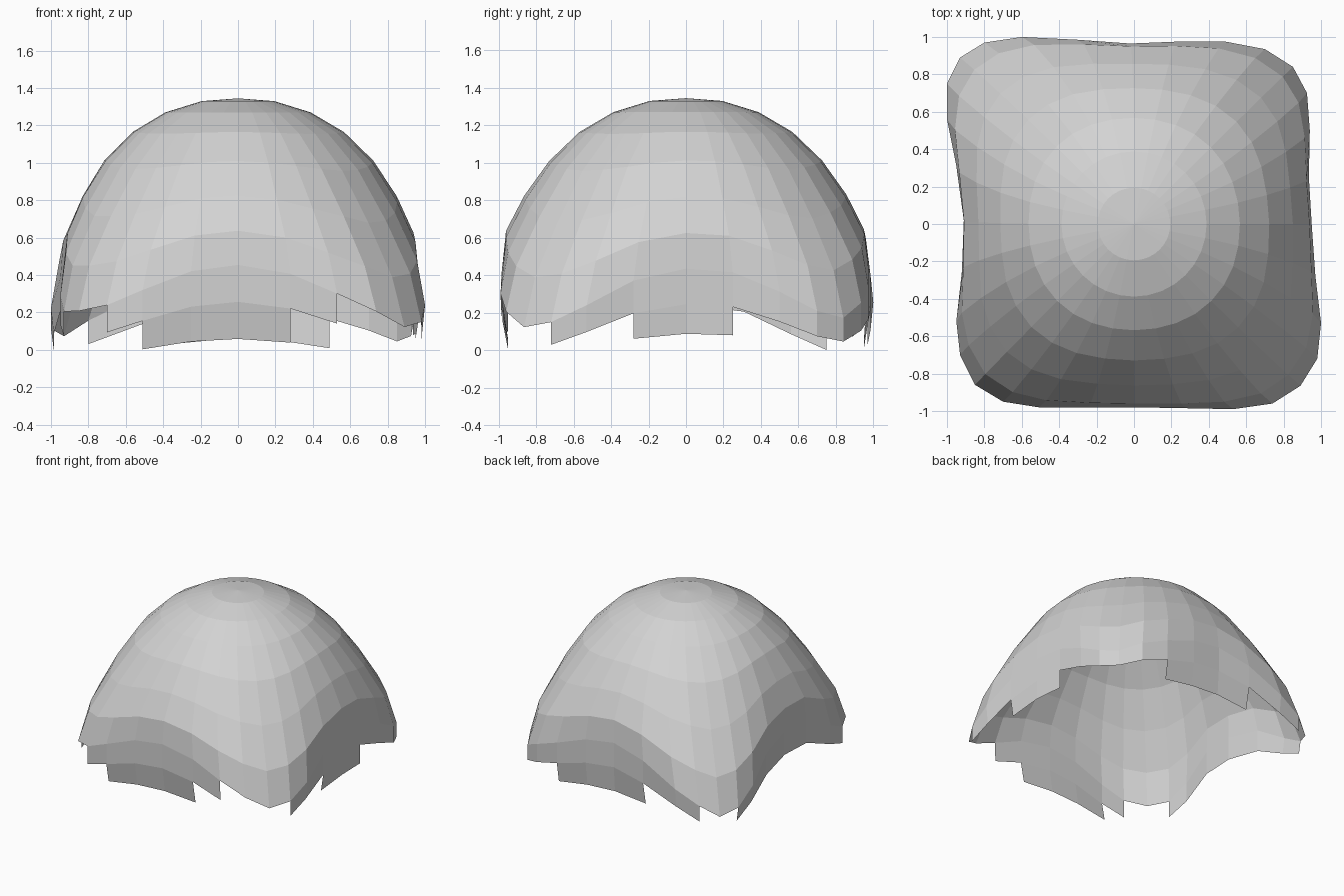
import bpy, bmesh, math

if "Cube" in bpy.data.objects:
    bpy.data.objects.remove(bpy.data.objects["Cube"])

SEG = 32
# Rounded-square outline at the widest ring, counter-clockwise from +x
OUTLINE = [(.95, 0), (.935, .25), (.94, .5), (.925, .7), (.85, .84), (.7, .935), (.49, .975), (.23, .975),
           (-.02, .965), (-.3, .985), (-.6, 1), (-.8, .97), (-.93, .89), (-1, .75), (-1, .56), (-.95, .31),
           (-.91, .02), (-.92, -.25), (-.95, -.52), (-.93, -.7), (-.85, -.86), (-.7, -.95), (-.51, -.98), (-.25, -.98),
           (0, -.98), (.28, -.985), (.53, -.99), (.74, -.96), (.89, -.865), (.98, -.72), (1, -.53), (.97, -.28)]
# Rings from top down: scale, squareness, height at side middles, extra drop at corners,
# height shift between front/back and left/right sides, inward limit
RINGS = [(.2, 0, 1.33, 0, 0, 1), (.4, 0, 1.27, 0, 0, 1), (.585, .1, 1.165, .01, 0, 1),
         (.75, .28, 1.012, .05, 0, 1), (.885, .5, .825, .13, .005, 1), (.983, .75, .635, .22, .01, 1),
         (1, 1, .45, .29, .015, 1), (1, 1, .255, .22, .01, .985), (1, 1, .075, .12, -.012, .95)]
# How many rings each column reaches down: gives the ragged hem
HEM = "9" + "8" * 5 + "999" + "88" + "77" + "8" * 6 + "77" + "8" + "999" + "8" + "777" + "88" + "9"

bm = bmesh.new()
apex = bm.verts.new((0, 0, 1.345))
rings = []
for scale, square, height, drop, shift, limit in RINGS:
    ring = []
    for i, (ox, oy) in enumerate(OUTLINE):
        a = 2 * math.pi * i / SEG
        sideways = abs(ox) > abs(oy)
        corner = max(0, (math.hypot(ox, oy) - (.95 if sideways else .97)) / .27)
        x = scale * (square * ox + (1 - square) * .97 * math.cos(a))
        y = scale * (square * oy + (1 - square) * .97 * math.sin(a))
        z = height - drop * corner + (-shift if sideways else shift)
        ring.append(bm.verts.new((max(-limit, min(limit, x)), max(-limit, min(limit, y)), max(0, z))))
    rings.append(ring)

# Dome faces: fan at the top, quads down to the hem
for i in range(SEG):
    j = (i + 1) % SEG
    bm.faces.new((apex, rings[0][i], rings[0][j]))
    for k in range(int(HEM[i]) - 1):
        bm.faces.new((rings[k][i], rings[k + 1][i], rings[k + 1][j], rings[k][j]))
bmesh.ops.delete(bm, geom=[v for v in bm.verts if not v.link_faces], context='VERTS')

mesh = bpy.data.meshes.new("ragged_dome")
bm.to_mesh(mesh)
bm.free()
grey = bpy.data.materials.new("light_grey")
grey.diffuse_color = (.65, .65, .65, 1)
grey.use_nodes = True
grey.node_tree.nodes["Principled BSDF"].inputs["Base Color"].default_value = grey.diffuse_color
mesh.materials.append(grey)
bpy.context.collection.objects.link(bpy.data.objects.new("ragged_dome", mesh))
